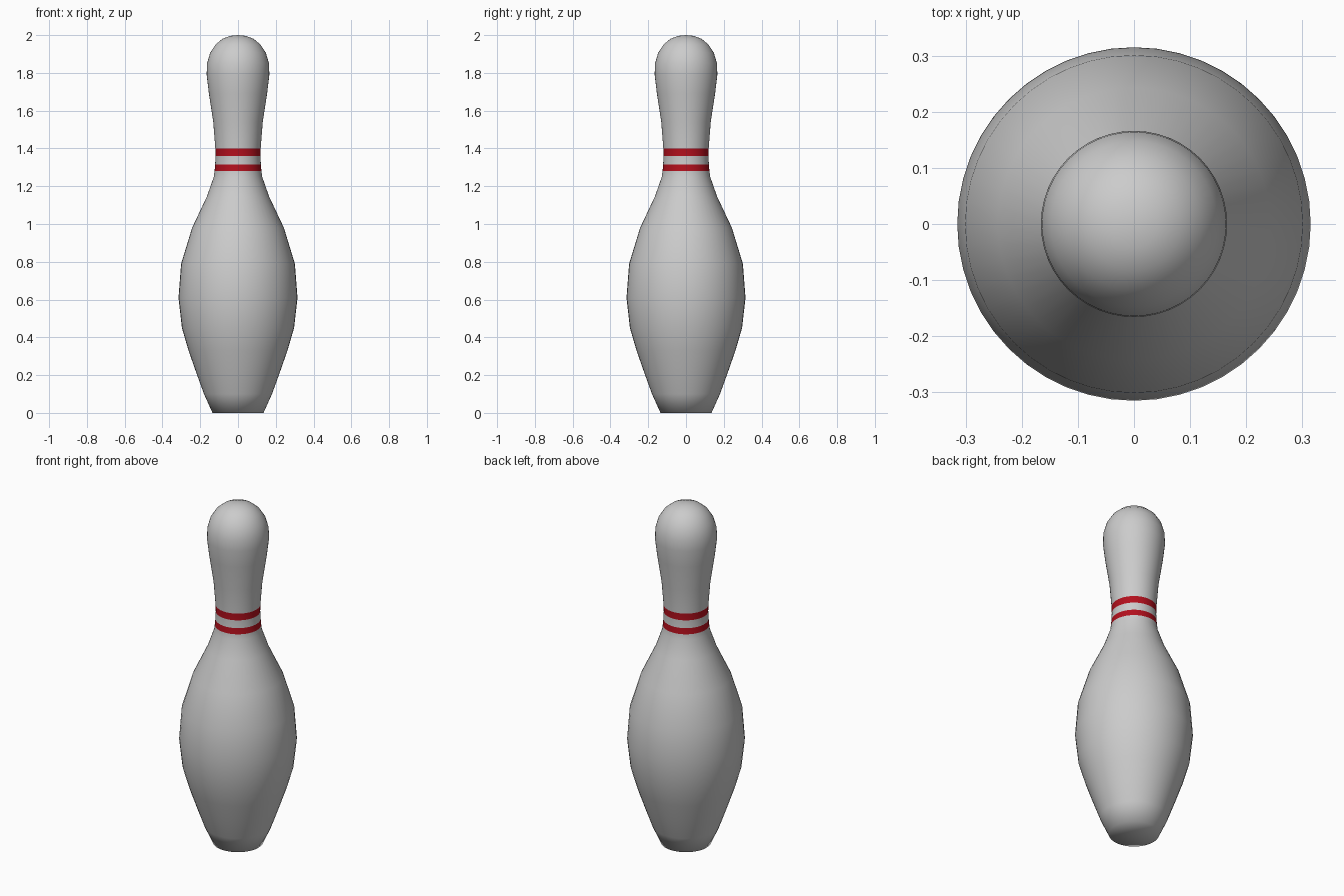
import bpy, bmesh, math

if "Cube" in bpy.data.objects:
    bpy.data.objects.remove(bpy.data.objects["Cube"])

SEGMENTS = 48
# (radius, height) from base to crown
PROFILE = [(0.135, 0.0), (0.18, 0.1), (0.22, 0.21), (0.262, 0.33), (0.297, 0.45),
           (0.315, 0.61), (0.301, 0.79), (0.243, 0.98), (0.165, 1.145), (0.128, 1.25),
           (0.124, 1.28), (0.121, 1.315), (0.119, 1.36), (0.12, 1.40), (0.131, 1.54),
           (0.154, 1.69), (0.166, 1.79), (0.164, 1.85), (0.148, 1.905), (0.119, 1.95),
           (0.083, 1.98), (0.042, 1.996)]
STRIPES = (10, 12)  # profile spans painted red

red = bpy.data.materials.new("stripe_red")
red.diffuse_color = (0.45, 0.005, 0.012, 1)
red.use_nodes = True
red.node_tree.nodes["Principled BSDF"].inputs["Base Color"].default_value = red.diffuse_color
white = bpy.data.materials.new("body_white")
white.diffuse_color = (0.8, 0.8, 0.78, 1)
white.use_nodes = True
white.node_tree.nodes["Principled BSDF"].inputs["Base Color"].default_value = white.diffuse_color

# Lathed body with striped neck
bm = bmesh.new()
rings = []
for r, z in PROFILE:
    angles = [2 * math.pi * i / SEGMENTS for i in range(SEGMENTS)]
    rings.append([bm.verts.new((r * math.cos(a), r * math.sin(a), z)) for a in angles])
for k, (low, high) in enumerate(zip(rings, rings[1:])):
    for i in range(SEGMENTS):
        j = (i + 1) % SEGMENTS
        face = bm.faces.new((low[i], low[j], high[j], high[i]))
        face.material_index = 1 if k in STRIPES else 0

# Crown and base caps
top = bm.verts.new((0, 0, 2.0))
bottom = bm.verts.new((0, 0, 0))
for i in range(SEGMENTS):
    j = (i + 1) % SEGMENTS
    bm.faces.new((rings[-1][i], rings[-1][j], top))
    bm.faces.new((rings[0][j], rings[0][i], bottom))
for face in bm.faces:
    face.smooth = True

mesh = bpy.data.meshes.new("bowling_pin")
bm.to_mesh(mesh)
bm.free()
mesh.materials.append(white)
mesh.materials.append(red)
pin = bpy.data.objects.new("bowling_pin", mesh)
bpy.context.collection.objects.link(pin)
